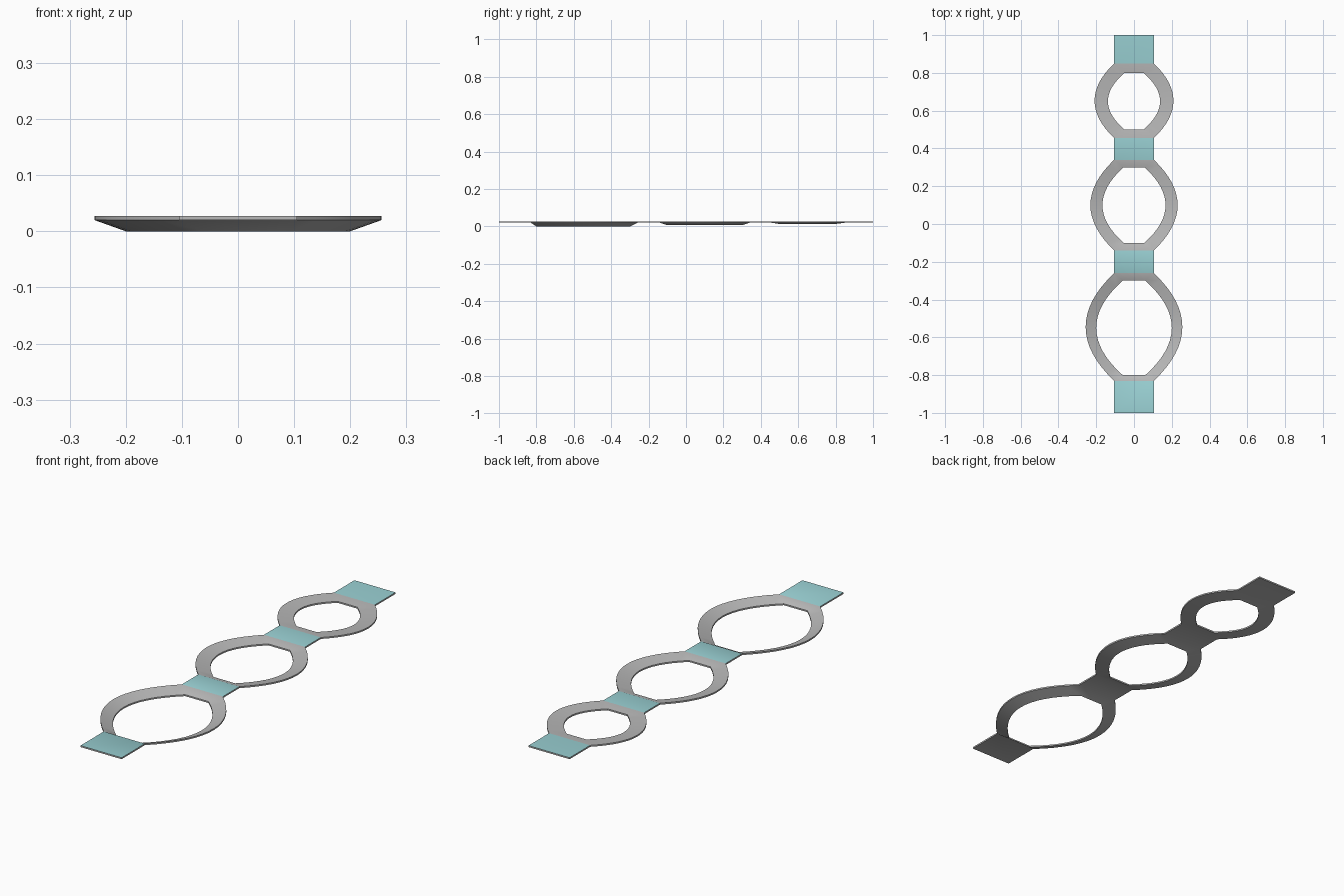
import bpy, bmesh, math

if "Cube" in bpy.data.objects:
    bpy.data.objects.remove(bpy.data.objects["Cube"])

TOP, THICK, HALF_W, N = 0.027, 0.007, 0.105, 16

# rings: outer y0, outer y1, outer half width, inner y0, inner y1, inner half width, inner end half width, drop
RINGS = [
    (-0.83, -0.26, 0.256, -0.80, -0.30, 0.200, 0.060, 0.020),
    (-0.14, 0.34, 0.231, -0.10, 0.30, 0.167, 0.055, 0.0133),
    (0.455, 0.85, 0.209, 0.50, 0.80, 0.138, 0.050, 0.0067),
]


def material(name, rgb):
    m = bpy.data.materials.new(name)
    m.diffuse_color = (*rgb, 1)
    m.use_nodes = True
    m.node_tree.nodes["Principled BSDF"].inputs["Base Color"].default_value = m.diffuse_color
    return m


bm = bmesh.new()


def bowed_loop(y0, y1, mid, end, z):
    """Right side going up, then left side going down, bowed as parabolas."""
    right = []
    for i in range(N + 1):
        t = 2 * i / N - 1
        right.append((mid - (mid - end) * t * t, (y0 + y1) / 2 + (y1 - y0) / 2 * t))
    pts = right + [(-x, y) for x, y in reversed(right)]
    return [bm.verts.new((x, y, z)) for x, y in pts]


def end_edge(y):
    return bm.verts.new((-HALF_W, y, TOP)), bm.verts.new((HALF_W, y, TOP))


# flat links joined to dished rings, sharing vertices
left, right = end_edge(-1)
for oy0, oy1, ow, iy0, iy1, iw, ie, drop in RINGS:
    outer = bowed_loop(oy0, oy1, ow, HALF_W, TOP)
    inner = bowed_loop(iy0, iy1, iw, ie, TOP - drop)
    n = len(outer)
    for i in range(n):
        j = (i + 1) % n
        bm.faces.new((outer[i], outer[j], inner[j], inner[i]))
    bm.faces.new((left, right, outer[0], outer[-1]))
    left, right = outer[N + 1], outer[N]
l2, r2 = end_edge(1)
bm.faces.new((left, right, r2, l2))

# thickness
res = bmesh.ops.extrude_face_region(bm, geom=bm.faces[:], use_keep_orig=True)
for v in res["geom"]:
    if isinstance(v, bmesh.types.BMVert):
        v.co.z -= THICK
bmesh.ops.recalc_face_normals(bm, faces=bm.faces[:])
bm.normal_update()

# teal only on the upper faces of the flat links
for f in bm.faces:
    y = f.calc_center_median().y
    in_ring = any(r[0] < y < r[1] for r in RINGS)
    f.material_index = 1 if f.normal.z > 0.5 and not in_ring else 0

me = bpy.data.meshes.new("ring_strip")
bm.to_mesh(me)
bm.free()
me.materials.append(material("grey", (0.48, 0.48, 0.48)))
me.materials.append(material("pale teal", (0.32, 0.63, 0.65)))
ob = bpy.data.objects.new("ring_strip", me)
bpy.context.collection.objects.link(ob)
bpy.context.view_layer.objects.active = ob
ob.select_set(True)
bpy.ops.object.shade_smooth_by_angle(angle=math.radians(35))
